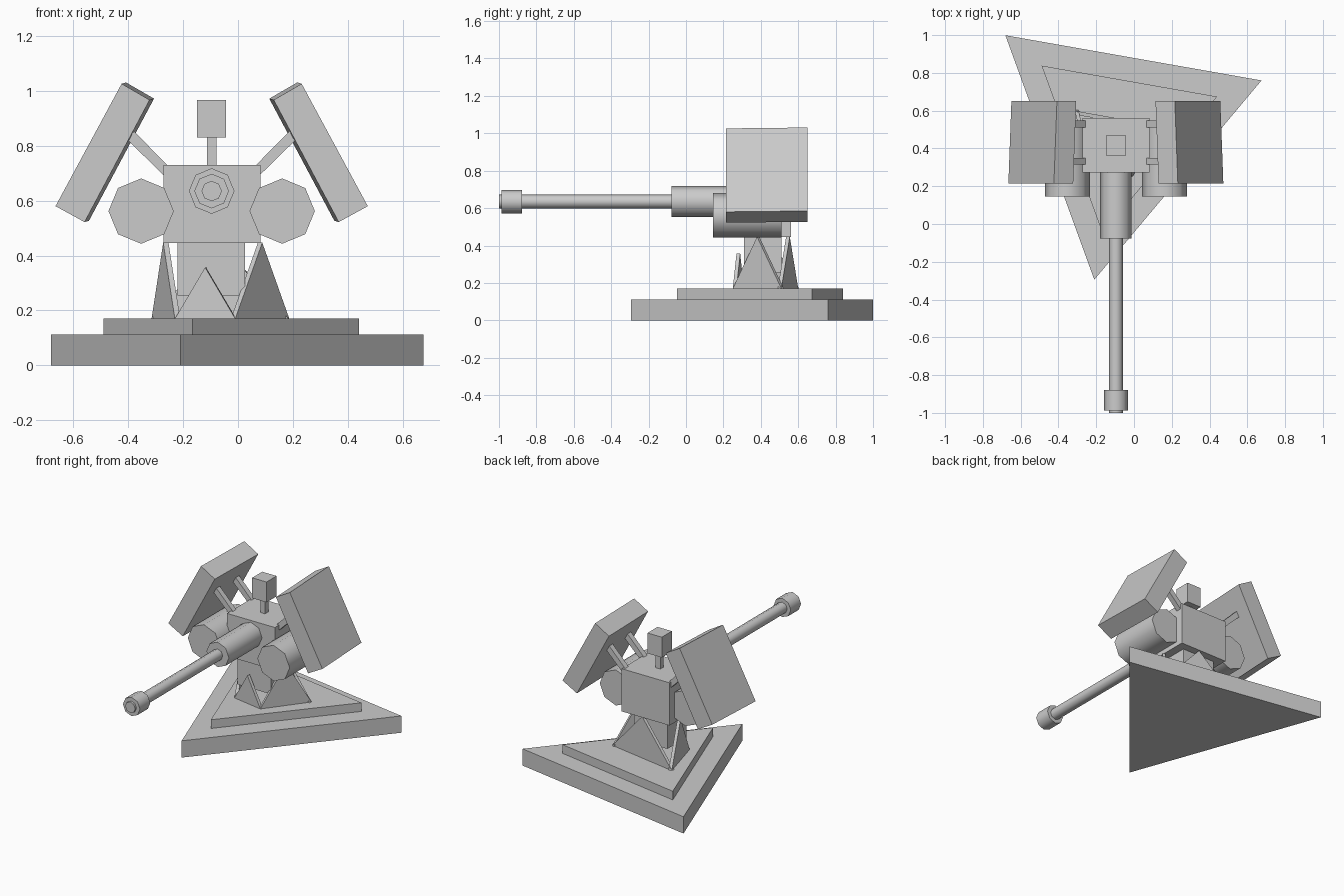
import bpy, bmesh, math
from mathutils import Vector

if "Cube" in bpy.data.objects:
    bpy.data.objects.remove(bpy.data.objects["Cube"])

CX = -0.096          # turret centre line


def loft(name, a, b):
    """Solid between two matching rings of points."""
    bm = bmesh.new()
    ra = [bm.verts.new(p) for p in a]
    rb = [bm.verts.new(p) for p in b]
    n = len(a)
    bm.faces.new(ra)
    bm.faces.new(rb)
    for i in range(n):
        j = (i + 1) % n
        bm.faces.new((ra[i], ra[j], rb[j], rb[i]))
    bmesh.ops.recalc_face_normals(bm, faces=bm.faces)
    me = bpy.data.meshes.new(name)
    bm.to_mesh(me)
    bm.free()
    ob = bpy.data.objects.new(name, me)
    bpy.context.collection.objects.link(ob)
    return ob


def box(name, x0, x1, y0, y1, z0, z1):
    ring = [(x0, y0), (x1, y0), (x1, y1), (x0, y1)]
    return loft(name, [(x, y, z0) for x, y in ring], [(x, y, z1) for x, y in ring])


def tube(name, x, z, r, y0, y1):
    """Eight-sided cylinder along y with a corner pointing up."""
    ring = [(x + r * math.cos(i * math.pi / 4), z + r * math.sin(i * math.pi / 4)) for i in range(8)]
    ob = loft(name, [(u, y0, v) for u, v in ring], [(u, y1, v) for u, v in ring])
    bpy.ops.object.select_all(action='DESELECT')
    ob.select_set(True)
    bpy.context.view_layer.objects.active = ob
    bpy.ops.object.shade_smooth_by_angle(angle=math.radians(50))
    return ob


# Two stacked triangular plates
for name, r, z0, z1 in (("base_plate", 0.795, 0, 0.112), ("upper_plate", 0.545, 0.112, 0.17)):
    tri = [(-0.072 + r * math.cos(math.radians(a)), 0.488 + r * math.sin(math.radians(a)))
           for a in (-100, 20, 140)]
    loft(name, [(x, y, z0) for x, y in tri], [(x, y, z1) for x, y in tri])

# Triangular support fins on the sides of a trapezium
corners = [(-0.23, 0.29), (-0.01, 0.25), (0.187, 0.51), (-0.315, 0.6)]
for i, (side, top) in enumerate((("front", 0.357), ("right", 0.447), ("back", 0.447), ("left", 0.447))):
    p = Vector((*corners[i], 0.17))
    q = Vector((*corners[(i + 1) % 4], 0.17))
    apex = (p + q) / 2
    apex.z = top
    d = (q - p).normalized()
    inward = Vector((-d.y, d.x, 0)) * 0.02
    loft(side + "_fin", [p, q, apex], [v + inward for v in (p, q, apex)])

# Column, turret body and sensor
box("column", -0.22, 0.026, 0.31, 0.51, 0.255, 0.45)
box("turret_body", -0.272, 0.082, 0.272, 0.562, 0.445, 0.73)
box("sensor_stem", CX - 0.017, CX + 0.017, 0.398, 0.432, 0.725, 0.835)
box("sensor_head", CX - 0.053, CX + 0.053, 0.362, 0.468, 0.83, 0.966)

# Gun
tube("gun_sleeve", CX, 0.635, 0.083, -0.077, 0.3)
tube("gun_barrel", CX, 0.635, 0.037, -1.0, -0.05)
tube("gun_muzzle", CX, 0.635, 0.063, -0.987, -0.878)

# Side pods, shield panels and struts, mirrored about the centre line
for s, side in ((-1, "left"), (1, "right")):
    tube(side + "_pod", CX + s * 0.257, 0.562, 0.119, 0.145, 0.51)

    def section(pts, y0, y1, shift=0.0):
        return ([(CX + s * u, y0, z) for u, z in pts],
                [(CX + s * (u - shift), y1, z + shift * 0.3) for u, z in pts])

    loft(side + "_panel", *section([(0.328, 1.026), (0.226, 0.967), (0.463, 0.522), (0.569, 0.58)],
                                   0.215, 0.65, 0.016))
    for end, y in (("front", 0.332), ("rear", 0.53)):
        loft(side + "_strut_" + end, *section([(0.16, 0.728), (0.16, 0.678), (0.31, 0.825), (0.285, 0.855)],
                                              y - 0.018, y + 0.018))
